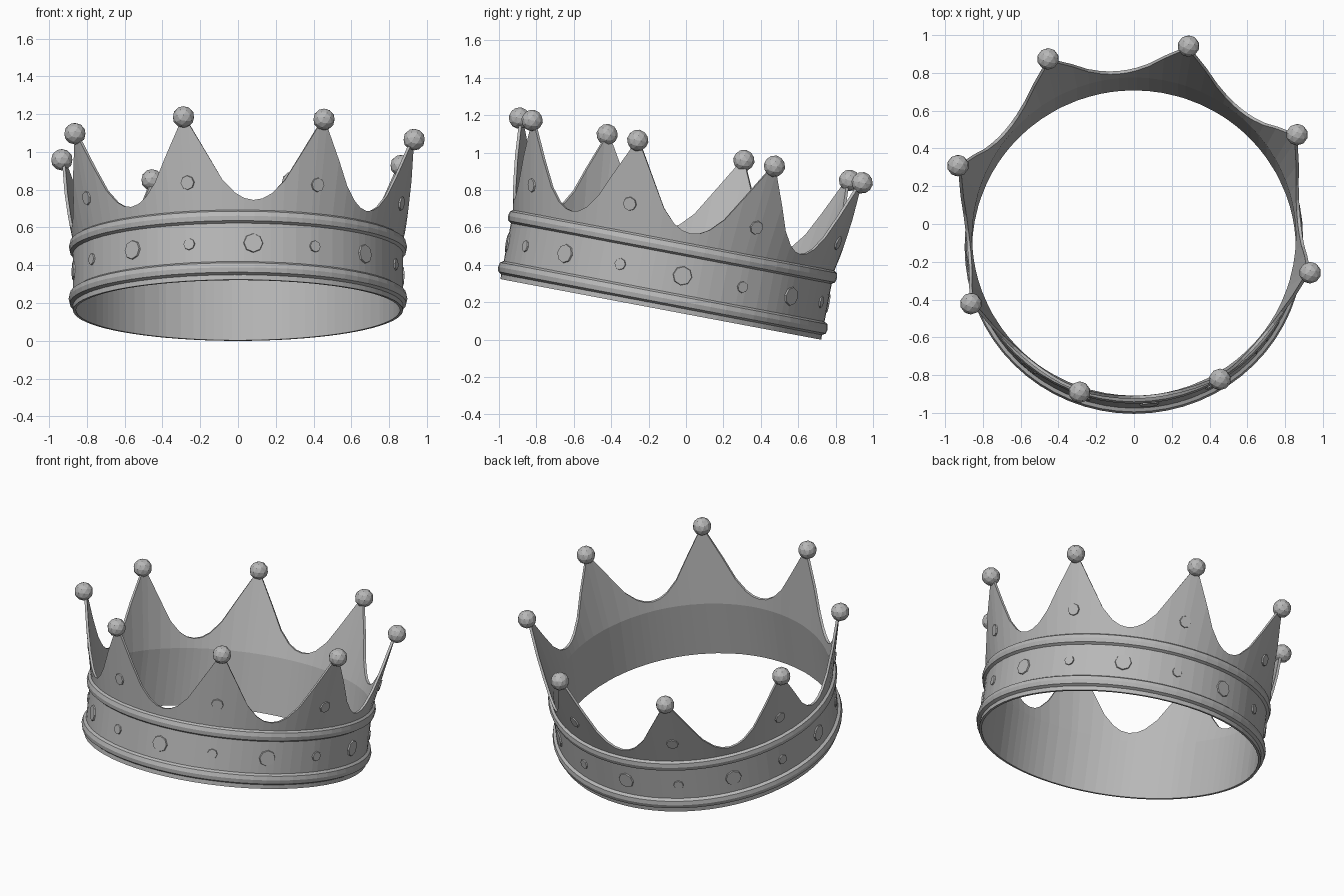
import bpy, bmesh, math
from mathutils import Matrix, Vector

if "Cube" in bpy.data.objects:
    bpy.data.objects.remove(bpy.data.objects["Cube"])

# Whole crown leans back-to-front around x
TILT = Matrix.Translation((0, -0.135, 0.162)) @ Matrix.Rotation(math.radians(-10.7), 4, 'X')
SPIKES = 8
FIRST = math.radians(72.8)
STEP = 2 * math.pi / SPIKES

metal = bpy.data.materials.new("grey_metal")
metal.diffuse_color = (0.48, 0.48, 0.48, 1)
metal.use_nodes = True
metal.node_tree.nodes["Principled BSDF"].inputs["Base Color"].default_value = metal.diffuse_color


def finish(name, bm):
    bmesh.ops.recalc_face_normals(bm, faces=bm.faces)
    me = bpy.data.meshes.new(name)
    bm.to_mesh(me)
    bm.free()
    me.materials.append(metal)
    ob = bpy.data.objects.new(name, me)
    ob.matrix_world = TILT
    bpy.context.collection.objects.link(ob)
    return ob


def polar(r, a, z):
    return Vector((r * math.cos(a), r * math.sin(a), z))


def wall_radius(z):
    return 0.873 if z < 0.37 else 0.873 + 0.095 * (z - 0.37) / 0.47


# Spiked wall: columns around the ring, each rising to the scalloped outline
half = [(0.06, 0.835), (0.32, 0.665), (0.53, 0.535), (0.72, 0.465), (0.86, 0.437)]
outline = [(-f, h) for f, h in reversed(half)] + half + [(1.0, 0.428)]
THICK = 0.016
bm = bmesh.new()
columns = []
for s in range(SPIKES):
    for f, top in outline:
        a = FIRST + (s + f / 2) * STEP
        zs = [0, 0.19, 0.37] + [0.37 + (top - 0.37) * k / 3 for k in (1, 2, 3)]
        outer = [bm.verts.new(polar(wall_radius(z), a, z)) for z in zs]
        inner = [bm.verts.new(polar(wall_radius(z) - THICK, a, z)) for z in zs]
        columns.append(outer + inner[::-1])
for i, c in enumerate(columns):
    d = columns[(i + 1) % len(columns)]
    for k in range(len(c)):
        m = (k + 1) % len(c)
        bm.faces.new((c[k], d[k], d[m], c[m]))
finish("spiked_wall", bm)


# Two raised rolls round the band
def roll(name, z, h, bulge, sides=64):
    bm = bmesh.new()
    prof = [(0.862, -h), (0.873, -h), (0.873 + bulge * 0.75, -h * 0.7), (0.873 + bulge, 0),
            (0.873 + bulge * 0.75, h * 0.7), (0.873, h), (0.862, h)]
    rings = [[bm.verts.new(polar(r, 2 * math.pi * i / sides, z + dz)) for r, dz in prof]
             for i in range(sides)]
    for i in range(sides):
        a, b = rings[i], rings[(i + 1) % sides]
        for k in range(len(prof)):
            m = (k + 1) % len(prof)
            bm.faces.new((a[k], b[k], b[m], a[m]))
    finish(name, bm)


roll("lower_roll", 0.062, 0.036, 0.024)
roll("upper_roll", 0.340, 0.036, 0.022)


# Shallow round studs set into the wall
def studs(name, offset, z, radius, lean=0.0):
    bm = bmesh.new()
    for s in range(SPIKES):
        a = FIRST + (s + offset) * STEP
        r = wall_radius(z) - 0.004
        mat = (Matrix.Translation(polar(r, a, z)) @ Matrix.Rotation(a, 4, 'Z')
               @ Matrix.Rotation(math.pi / 2 + lean, 4, 'Y'))
        bmesh.ops.create_cone(bm, cap_ends=True, segments=8, radius1=radius,
                              radius2=radius * 0.86, depth=0.022, matrix=mat)
    finish(name, bm)


studs("large_band_studs", 0.5, 0.198, 0.057)
studs("small_band_studs", 0.0, 0.198, 0.035)
studs("spike_studs", 0.0, 0.525, 0.042, math.radians(11))

# Faceted balls on the spike tips
bm = bmesh.new()
for s in range(SPIKES):
    bmesh.ops.create_icosphere(bm, subdivisions=2, radius=0.058,
                               matrix=Matrix.Translation(polar(0.976, FIRST + s * STEP, 0.865)))
finish("tip_balls", bm)
